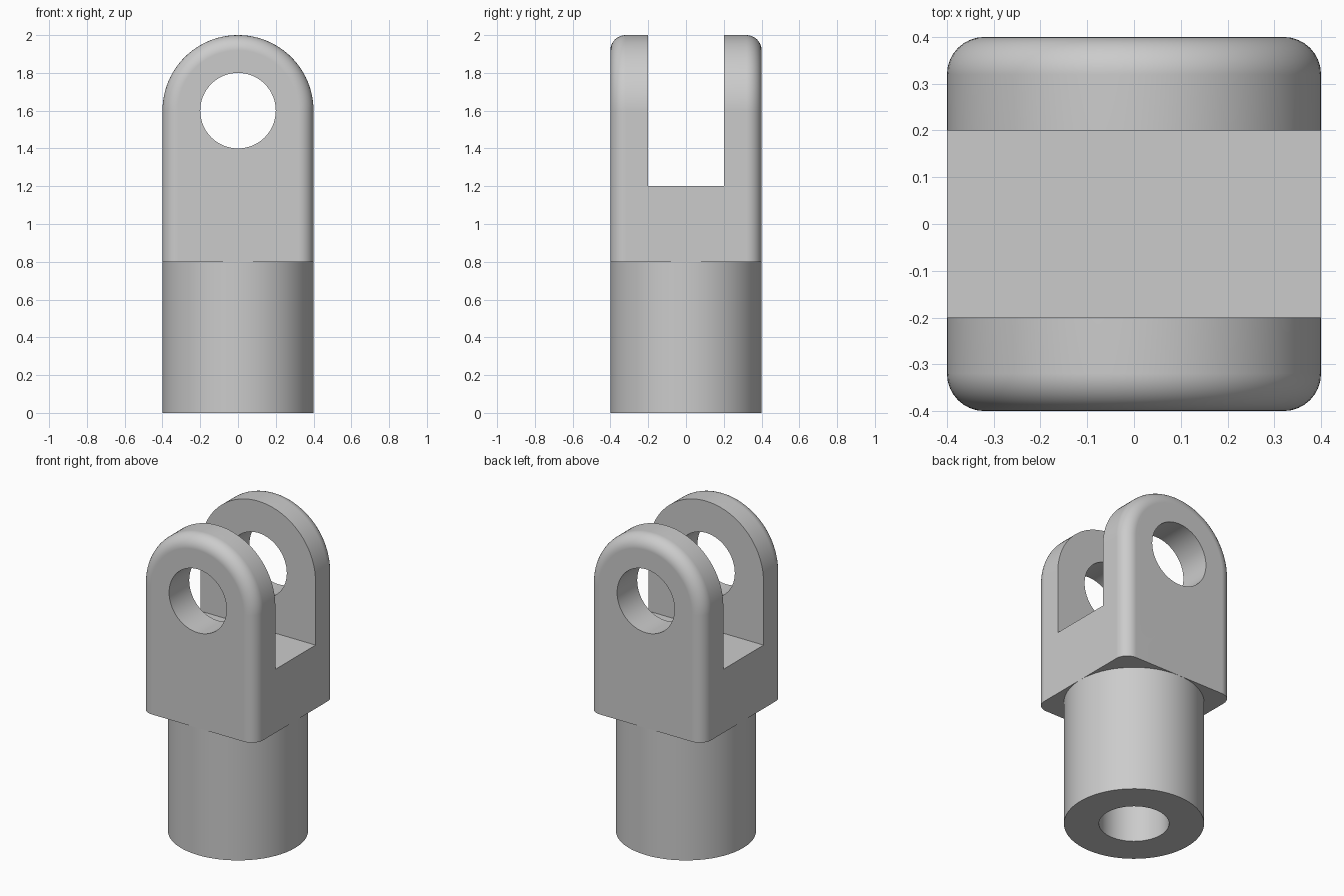
import bpy
import bmesh
from math import pi, sin, cos, radians
from mathutils import Matrix

HALF = 0.4        # half width of the fork and radius of the shaft
NECK = 0.8        # height where the fork meets the shaft
PIN_Z = 1.6       # height of the pin hole
BORE = 0.2        # radius of the pin hole and the bore
ROUND = 0.08      # rounding of the outer edges
SLOT = 0.2        # half width of the slot
FLOOR = 1.2       # slot floor height

cube = bpy.data.objects.get("Cube")
if cube:
    bpy.data.objects.remove(cube, do_unlink=True)

steel = bpy.data.materials.new("plain_grey_steel")
steel.use_nodes = True
grey = (0.6, 0.6, 0.6, 1)
steel.diffuse_color = grey
steel.node_tree.nodes["Principled BSDF"].inputs["Base Color"].default_value = grey


def make_object(name, bm):
    bmesh.ops.recalc_face_normals(bm, faces=bm.faces)
    mesh = bpy.data.meshes.new(name)
    bm.to_mesh(mesh)
    bm.free()
    mesh.materials.append(steel)
    obj = bpy.data.objects.new(name, mesh)
    bpy.context.collection.objects.link(obj)
    return obj


def activate(obj):
    bpy.ops.object.select_all(action='DESELECT')
    obj.select_set(True)
    bpy.context.view_layer.objects.active = obj


def bridge(bm, a, b):
    for i in range(len(a)):
        j = (i + 1) % len(a)
        bm.faces.new((a[i], a[j], b[j], b[i]))


def cut(obj, cutter):
    mod = obj.modifiers.new("cut", 'BOOLEAN')
    mod.operation = 'DIFFERENCE'
    mod.solver = 'EXACT'
    mod.object = cutter
    activate(obj)
    bpy.ops.object.modifier_apply(modifier=mod.name)
    bpy.data.objects.remove(cutter, do_unlink=True)


def smooth(obj):
    activate(obj)
    bpy.ops.object.shade_smooth_by_angle(angle=radians(30))
    mod = obj.modifiers.new("even_shading", 'WEIGHTED_NORMAL')
    mod.keep_sharp = True


# Fork: arched outline lofted front to back, shrinking at the rounded ends
def arch_ring(bm, half, y, steps=48):
    points = [(half, NECK)]
    for i in range(steps + 1):
        a = pi * i / steps
        points.append((half * cos(a), PIN_Z + half * sin(a)))
    points.append((-half, NECK))
    return [bm.verts.new((x, y, z)) for x, z in points]


bm = bmesh.new()
quarter = [pi / 2 * i / 8 for i in range(9)]
ends = [(HALF - ROUND + ROUND * cos(a), HALF - ROUND + ROUND * sin(a)) for a in quarter]
sections = [(h, -y) for h, y in reversed(ends)] + ends
rings = [arch_ring(bm, h, y) for h, y in sections]
for a, b in zip(rings, rings[1:]):
    bridge(bm, a, b)
bm.faces.new(rings[0])
bm.faces.new(rings[-1])
# Join the underside strips into one flat face
under = [f for f in bm.faces if all(abs(v.co.z - NECK) < 1e-5 for v in f.verts)]
bmesh.ops.dissolve_faces(bm, faces=under)
fork = make_object("fork", bm)

# Slot between the two arms
bm = bmesh.new()
height = 1.2
bmesh.ops.create_cube(bm, size=1, matrix=Matrix.Translation((0, 0, FLOOR + height / 2))
                      @ Matrix.Diagonal((2, 2 * SLOT, height, 1)))
slot = make_object("slot_cutter", bm)
slot.hide_render = True
cut(fork, slot)

# Pin hole through both arms
bm = bmesh.new()
bmesh.ops.create_cone(bm, cap_ends=True, segments=64, radius1=BORE, radius2=BORE, depth=2,
                      matrix=Matrix.Translation((0, 0, PIN_Z)) @ Matrix.Rotation(pi / 2, 4, 'X'))
pin = make_object("pin_cutter", bm)
pin.hide_render = True
cut(fork, pin)
smooth(fork)


# Shaft: hollow cylinder closed above by the fork's underside
def circle_ring(bm, radius, z, steps=64):
    return [bm.verts.new((radius * cos(2 * pi * i / steps), radius * sin(2 * pi * i / steps), z))
            for i in range(steps)]


bm = bmesh.new()
profile = [(HALF, NECK), (HALF, 0), (BORE, 0), (BORE, NECK)]
rings = [circle_ring(bm, r, z) for r, z in profile]
for a, b in zip(rings, rings[1:]):
    bridge(bm, a, b)
shaft = make_object("shaft", bm)
# Outer wall must face outward on this open shell
outer = max(shaft.data.polygons, key=lambda p: p.center.xy.length)
if outer.normal.xy.dot(outer.center.xy) < 0:
    shaft.data.flip_normals()
smooth(shaft)
